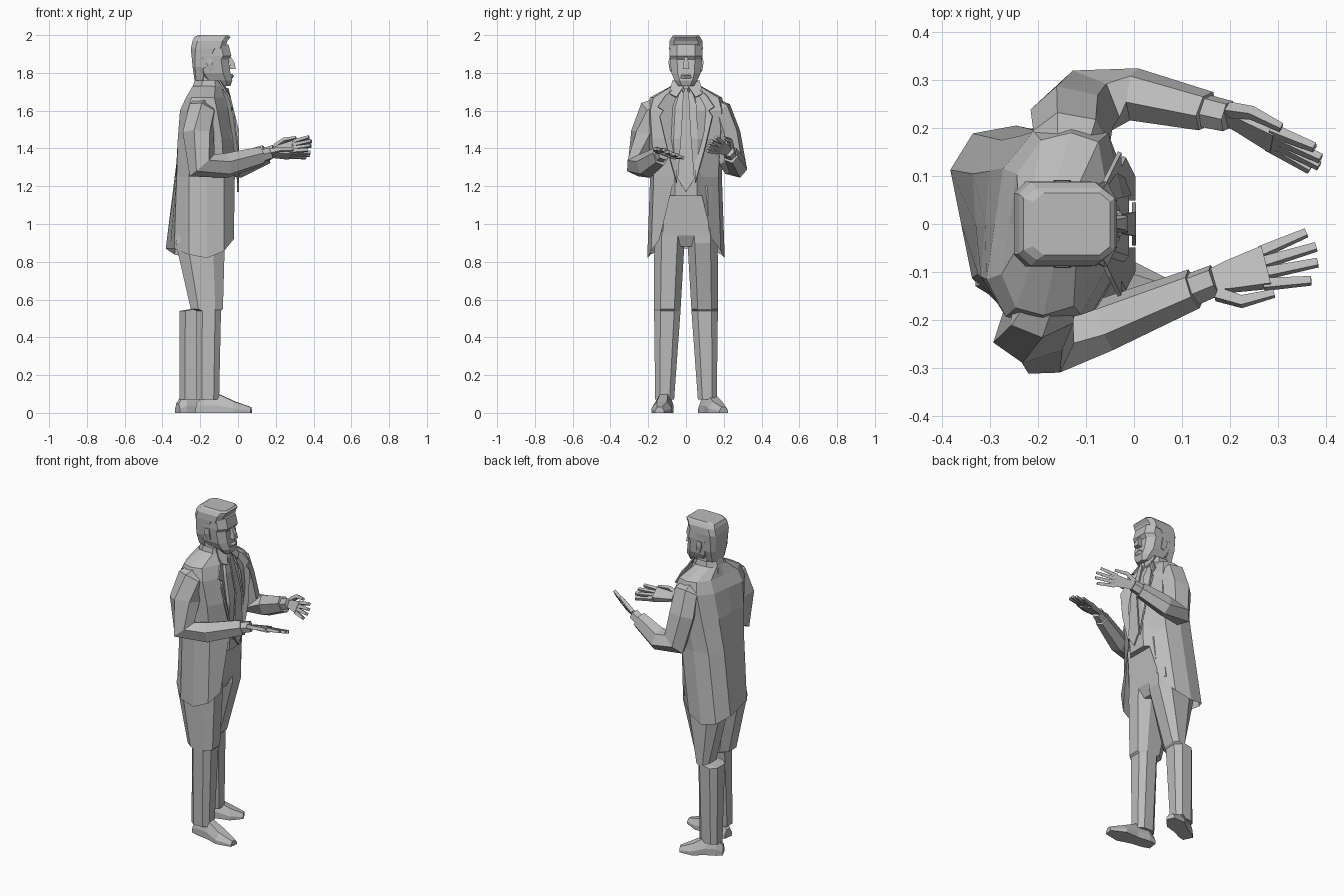
import bpy, bmesh
from math import cos, sin, pi
from mathutils import Vector

default_cube = bpy.data.objects.get("Cube")
if default_cube:
    bpy.data.objects.remove(default_cube, do_unlink=True)

# One flat colour for the whole figure
grey = bpy.data.materials.new("plain_grey")
grey.use_nodes = True
grey.diffuse_color = (.5, .5, .5, 1)
grey.node_tree.nodes["Principled BSDF"].inputs["Base Color"].default_value = grey.diffuse_color


def make(name, bm):
    bmesh.ops.recalc_face_normals(bm, faces=bm.faces)
    mesh = bpy.data.meshes.new(name)
    bm.to_mesh(mesh)
    bm.free()
    mesh.materials.append(grey)
    obj = bpy.data.objects.new(name, mesh)
    bpy.context.collection.objects.link(obj)
    return obj


def loft(name, rings, closed=True, caps=True):
    """Skin a stack of rings that share one number of points."""
    bm = bmesh.new()
    rows = [[bm.verts.new(point) for point in ring] for ring in rings]
    count = len(rows[0])
    for low, high in zip(rows, rows[1:]):
        for i in range(count if closed else count - 1):
            j = (i + 1) % count
            bm.faces.new((low[i], low[j], high[j], high[i]))
    if caps:
        bm.faces.new(rows[0])
        bm.faces.new(rows[-1])
    return make(name, bm)


def box_ring(z, back, front, half, y=0, cut=.28):
    """Level rectangle with its corners cut off."""
    middle, depth = (back + front) / 2, (front - back) / 2
    inner = 1 - 2 * cut
    corners = [(-1, -inner), (-inner, -1), (inner, -1), (1, -inner)]
    corners += [(-u, -v) for u, v in corners]
    return [Vector((middle + depth * u, y + half * v, z)) for u, v in corners]


def boxes(name, rows, caps=True, **shape):
    return loft(name, [box_ring(*row, **shape) for row in rows], caps=caps)


def tube(name, path, radii, side, flat=1.0, sides=4):
    """Tapered limb along a path; flat scales the radius across the side axis."""
    path = [Vector(p) for p in path]
    rings = []
    for i, (point, radius) in enumerate(zip(path, radii)):
        along = path[min(i + 1, len(path) - 1)] - path[max(i - 1, 0)]
        up = along.cross(side).normalized()
        out = up.cross(along).normalized()
        angles = [2 * pi * (k + .5) / sides for k in range(sides)]
        rings.append([point + out * radius * cos(a) + up * radius * flat * sin(a) for a in angles])
    return loft(name, rings)


def plate(name, points):
    bm = bmesh.new()
    bm.faces.new([bm.verts.new(p) for p in points])
    thickness = make(name, bm).modifiers.new("thickness", 'SOLIDIFY')
    thickness.thickness = .008
    thickness.offset = 0


# Legs lean inwards as they rise; each lower leg steps at the knee
def leg(label, sign, hem):
    def ring(z, back, front, half):
        return box_ring(z, back, front, half, y=sign * (.115 - .03 * z), cut=.24)
    loft(label + "_leg", [ring(.07, hem - .06, hem + .06, .05),
                          ring(.54, hem - .06, hem + .07, .07),
                          ring(.55, -.25, hem + .08, .07),
                          ring(.9, -.33, -.07, .08),
                          ring(1, -.31, -.07, .08)])


# Shoes are swept from heel to toe on a flat sole
def shoe(label, heel, toe):
    heel, toe = Vector(heel), Vector(toe)
    along = toe - heel
    side = along.cross((0, 0, -1)).normalized()
    half_section = [(1, 0), (1, .4), (.5, 1)]
    section = half_section + [(-u, v) for u, v in half_section[::-1]]
    stations = [(0, .03, .05), (.15, .04, .1), (.4, .04, .1), (.7, .055, .06), (1, .025, .03)]
    loft(label + "_shoe", [[heel + along * t + side * width * u + Vector((0, 0, height * v))
                            for u, v in section] for t, width, height in stations])


leg("right", -1, -.16)
leg("left", 1, -.25)
shoe("right", (-.22, -.1, 0), (.07, -.14, 0))
shoe("left", (-.32, .09, 0), (-.1, .2, 0))
boxes("hips", [(.88, -.28, -.1, .06), (.94, -.31, -.07, .16), (1.2, -.29, -.05, .15)], cut=.12)

# Shirt, neck and tie
boxes("shirt", [(1.15, -.27, -.02, .13), (1.45, -.27, -.01, .15),
                (1.62, -.26, -.04, .13), (1.71, -.23, -.07, .07)])
boxes("neck", [(1.66, -.23, -.08, .065), (1.8, -.22, -.08, .06)])
boxes("collar_band", [(1.69, -.25, -.07, .085), (1.76, -.23, -.08, .07)], caps=False)
boxes("tie_knot", [(1.67, -.08, -.04, .012), (1.72, -.1, -.05, .022)])
tie_edge = [(-.05, .015, 1.7), (0, .025, 1.5), (0, .045, 1.24)]
plate("tie", tie_edge + [(0, 0, 1.17)] + [(x, -y, z) for x, y, z in tie_edge[::-1]])


# Jacket is an open shell wrapped round the back, twisted by skew
def wrap(z, back, front, half, gap, skew, lift=0):
    outline = [(0, gap), (.2, half * .9), (.5, half), (.8, half * .92), (1, half * .55), (1, 0)]
    side = []
    for t, y in outline:
        rise = lift * (2 * t - 1) ** 2 * (.5 if t > .5 else 1)
        side.append((front + (back - front) * t, y, z + rise))
    mirrored = [(x, -y, h) for x, y, h in side[-2::-1]]
    return [Vector((x + skew * y, y, h)) for x, y, h in side + mirrored]


loft("jacket", [wrap(.82, -.36, -.05, .205, .14, -.2, lift=.1),
                wrap(1.25, -.33, -.02, .19, .06, -.05),
                wrap(1.45, -.31, -.01, .2, .06, .08),
                wrap(1.6, -.29, -.03, .21, .055, .15),
                wrap(1.67, -.26, -.06, .19, .05, .15),
                wrap(1.73, -.24, -.09, .08, .045, 0)], closed=False, caps=False)

# Lapels and shirt collar wings
for label, sign in (("right", -1), ("left", 1)):
    lapel = [(-.08, .05, 1.73), (-.05, .11, 1.68), (-.03, .15, 1.62), (-.03, .12, 1.6),
             (-.02, .14, 1.57), (0, .1, 1.4), (0, .05, 1.22)]
    wing = [(-.07, .01, 1.73), (-.1, .07, 1.76), (-.06, .09, 1.69), (-.04, .05, 1.67)]
    plate(label + "_lapel", [(x, sign * y, z) for x, y, z in lapel])
    plate(label + "_collar_wing", [(x, sign * y, z) for x, y, z in wing])


# Hand with palm, four spread fingers and a thumb
def hand(label, wrist, along, across, width):
    along, across = Vector(along).normalized(), Vector(across).normalized()
    knuckles = wrist + along * .11
    tube(label + "_palm", [wrist - along * .02, wrist + along * .03, knuckles],
         [.03, width, width * 1.35], across, flat=.4)
    for finger, u in (("little", -1), ("ring", -.33), ("middle", .33), ("index", 1)):
        base = knuckles + across * u * width * .8
        tip = base + along * (.11 - .02 * u * u) + across * u * width * .4
        tube(f"{label}_{finger}_finger", [base - along * .01, tip], [.015, .011], across)
    root = wrist + across * width * .7
    bend = root + along * .05 + across * .03
    tube(label + "_thumb", [root, bend, bend + along * .07], [.017, .015, .01], across)


# Arm: bent sleeve, shirt cuff and hand follow on from each other
def arm(label, path, side, along, across, palm_width):
    tube(label + "_sleeve", path, [.04, .065, .07, .07, .055, .042], side, flat=1.25, sides=6)
    end = Vector(path[-1])
    forearm = (end - Vector(path[-2])).normalized()
    wrist = end + forearm * .05
    tube(label + "_cuff", [end - forearm * .02, wrist], [.036, .034], side, sides=6)
    hand(label, wrist, along, across, palm_width)


arm("right", [(-.17, -.1, 1.65), (-.19, -.18, 1.6), (-.21, -.22, 1.48),
              (-.19, -.25, 1.31), (-.06, -.21, 1.31), (.125, -.135, 1.36)],
    side=(.3, -1, -.3), along=(4, 1, 0), across=(.1, -1, .4), palm_width=.045)
arm("left", [(-.14, .1, 1.65), (-.13, .18, 1.6), (-.13, .22, 1.48),
             (-.1, .25, 1.31), (0, .27, 1.31), (.15, .235, 1.37)],
    side=(.2, 1, .3), along=(2, -1, .4), across=(.1, .5, .8), palm_width=.036)

# Head with set-back eyes and a tapered jaw
boxes("head", [(1.73, -.12, -.04, .04), (1.76, -.19, -.03, .06), (1.8, -.22, -.04, .078),
               (1.87, -.23, -.05, .085), (1.89, -.23, -.035, .087), (1.95, -.23, -.05, .085)], cut=.22)
tube("nose", [(-.05, 0, 1.89), (-.03, 0, 1.85), (-.03, 0, 1.82)], [.01, .018, .025], (0, 1, 0))
boxes("lips", [(1.77, -.05, -.03, .03), (1.785, -.05, -.02, .026), (1.795, -.05, -.03, .02)])
for label, sign in (("right", -1), ("left", 1)):
    tube(label + "_ear", [(-.14, sign * .08, 1.81), (-.15, sign * .085, 1.85), (-.15, sign * .085, 1.88)],
         [.006, .01, .008], (0, 1, 0), flat=2.5)

# Hair: swept top over a cropped back
boxes("hair_top", [(1.93, -.25, -.07, .089), (1.97, -.24, -.055, .087),
                   (1.99, -.23, -.04, .075), (2, -.21, -.05, .065)], cut=.14)
boxes("hair_back", [(1.76, -.23, -.18, .06), (1.83, -.24, -.16, .082), (1.93, -.25, -.1, .089)], cut=.16)
